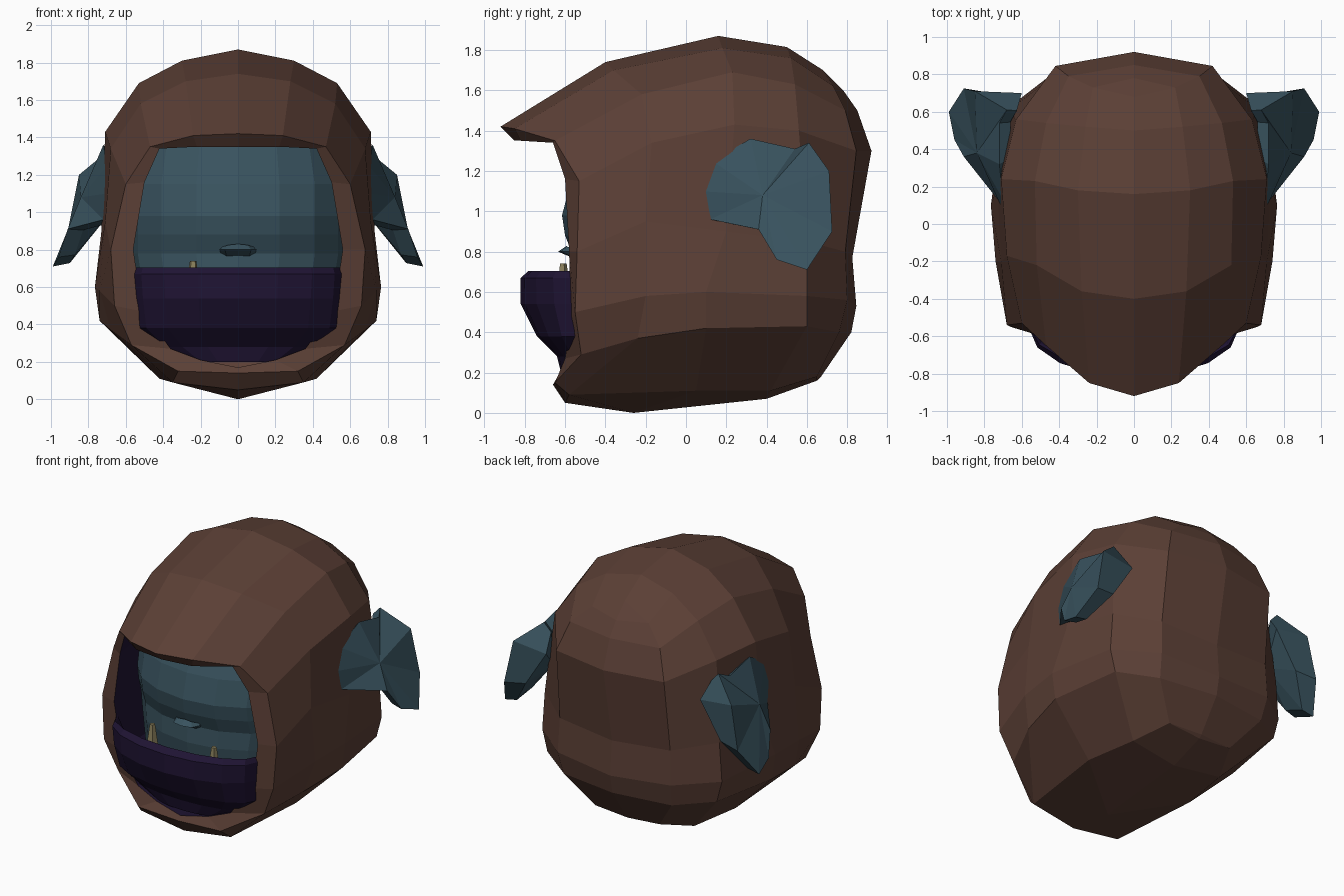
import bpy, bmesh, math
from mathutils import Vector

if "Cube" in bpy.data.objects:
    bpy.data.objects.remove(bpy.data.objects["Cube"])


def material(name, rgb):
    m = bpy.data.materials.new(name)
    m.diffuse_color = (*rgb, 1)
    m.use_nodes = True
    m.node_tree.nodes["Principled BSDF"].inputs["Base Color"].default_value = m.diffuse_color
    return m


CLOTH = material("brown_cloth", (0.105, 0.05, 0.036))
SKIN = material("teal_skin", (0.04, 0.085, 0.112))
SCARF = material("purple_cloth", (0.014, 0.007, 0.034))
BONE = material("bone", (0.26, 0.22, 0.11))


def finish(name, bm, mat):
    bmesh.ops.remove_doubles(bm, verts=bm.verts[:], dist=0.0005)
    bmesh.ops.recalc_face_normals(bm, faces=bm.faces[:])
    me = bpy.data.meshes.new(name)
    bm.to_mesh(me)
    bm.free()
    me.materials.append(mat)
    ob = bpy.data.objects.new(name, me)
    bpy.context.collection.objects.link(ob)
    return ob


def loft(name, rings, mat, mirror=True):
    """Skin between half rings, optionally mirrored over x = 0."""
    bm = bmesh.new()
    for s in ((1, -1) if mirror else (1,)):
        rows = [[bm.verts.new((s * x, y, z)) for x, y, z in r] for r in rings]
        for a, b in zip(rows, rows[1:]):
            for i in range(len(a) - 1):
                bm.faces.new((a[i], a[i + 1], b[i + 1], b[i]))
    return finish(name, bm, mat)


# Hood: half rings running from top centre to bottom centre
opening = [(0, -.85, 1.35), (.22, -.82, 1.35), (.42, -.66, 1.34), (.5, -.6, 1.16),
           (.56, -.58, .8), (.51, -.57, .47), (.36, -.6, .27), (.2, -.62, .21), (0, -.64, .17)]
rim = [(0, -.92, 1.42), (.24, -.85, 1.41), (.47, -.65, 1.35), (.6, -.53, 1.15),
       (.68, -.54, .8), (.66, -.55, .5), (.57, -.52, .29), (.32, -.65, .15), (0, -.66, .14)]
front = [(0, -.4, 1.74), (.28, -.36, 1.70), (.52, -.22, 1.58), (.68, -.17, 1.34),
         (.71, -.2, .95), (.74, -.2, .58), (.68, -.24, .37), (.35, -.58, .09), (0, -.6, .05)]
crown = [(0, .16, 1.87), (.3, .18, 1.81), (.53, .23, 1.69), (.71, .24, 1.43),
         (.73, .2, .9), (.765, .1, .6), (.74, .1, .42), (.42, .05, .11), (0, -.26, 0)]
rear = [(0, .5, 1.815), (.26, .52, 1.76), (.47, .54, 1.63), (.63, .56, 1.4),
        (.68, .6, .85), (.70, .6, .58), (.66, .6, .43), (.36, .42, .11), (0, .4, .07)]
back = [(0, .68, 1.70), (.22, .73, 1.62), (.35, .79, 1.5), (.42, .845, 1.3),
        (.43, .79, .8), (.44, .8, .56), (.42, .76, .4), (.25, .65, .18), (0, .65, .16)]
spine = [(0, .68, 1.70), (0, .78, 1.60), (0, .85, 1.5), (0, .92, 1.3),
         (0, .825, .77), (0, .845, .53), (0, .82, .4), (0, .67, .18), (0, .65, .16)]
loft("hood", [opening, rim, front, crown, rear, back, spine], CLOTH)

# Dark lining running back from the opening
deep = [(x * 1.12, -.15, .8 + (z - .8) * 1.1) for x, y, z in opening]
loft("hood_lining", [opening, deep], SCARF)


def arc_rows(profile, steps=8, span=90):
    """Bowed rows from (z, front y, half width, depth) tuples."""
    rows = []
    for z, y, w, d in profile:
        ang = [math.radians(-span + 2 * span * i / steps) for i in range(steps + 1)]
        rows.append([(w * math.sin(t), y + d * (1 - math.cos(t)), z) for t in ang])
    return rows


# Face
loft("face", arc_rows([(1.52, -.2, .4, .3), (1.35, -.47, .54, .36), (1.15, -.57, .58, .4),
                       (.98, -.615, .58, .42), (.88, -.6, .58, .42), (.78, -.56, .58, .4),
                       (.66, -.57, .56, .4), (.45, -.54, .55, .38), (.22, -.4, .45, .3)]),
     SKIN, False)

# Nose
loft("nose", [[(0, -.59, .83), (.05, -.59, .825), (.1, -.55, .81)],
              [(0, -.635, .80), (.07, -.62, .80), (.1, -.55, .80)],
              [(0, -.54, .76), (.06, -.54, .76), (.1, -.53, .78)]], SKIN)

# Scarf: bowed band, open behind its top edge
loft("scarf", arc_rows([(.45, -.68, .49, .2), (.69, -.76, .54, .2), (.705, -.78, .55, .22),
                        (.67, -.82, .56, .26), (.54, -.82, .55, .27), (.38, -.74, .53, .2),
                        (.28, -.64, .42, .12), (.2, -.62, .28, .1)]), SCARF, False)

# Tusks
for s, top in ((1, .705), (-1, .74)):
    bm = bmesh.new()
    bmesh.ops.create_cone(bm, cap_ends=True, segments=5, radius1=.05, radius2=.018, depth=.22)
    bmesh.ops.translate(bm, verts=bm.verts[:], vec=(s * .24, -.61, top - .11))
    finish("tusk_" + ("left" if s > 0 else "right"), bm, BONE)

# Ears: thick leaf outline, ridged outside, filled in towards the hood behind
outline = [(.70, .07, 1.1), (.70, .13, 1.25), (.72, .32, 1.36), (.72, .54, 1.31),
           (.68, .61, 1.34), (.85, .71, 1.2), (.91, .725, .9), (.99, .6, .71),
           (.96, .45, .76), (.91, .36, .91), (.72, .12, .96)]
for s in (1, -1):
    bm = bmesh.new()
    root = Vector((.6, .58, 1.08))
    shift = Vector((-.05, 0, -.03))
    outer = [bm.verts.new((s * x, y, z)) for x, y, z in outline]
    inner = []
    for p in outline:
        q = (Vector(p) + shift).lerp(root, .12)
        inner.append(bm.verts.new((s * q.x, q.y, q.z)))
    inner[5].co = (s * .6, .70, 1.17)
    inner[6].co = (s * .76, .70, .92)
    co = bm.verts.new((s * .84, .38, 1.08))
    ci = bm.verts.new((s * .68, .5, 1.0))
    n = len(outer)
    for i in range(n):
        j = (i + 1) % n
        bm.faces.new((outer[i], outer[j], co))
        bm.faces.new((inner[j], inner[i], ci))
        bm.faces.new((outer[i], inner[i], inner[j], outer[j]))
    finish("ear_" + ("left" if s > 0 else "right"), bm, SKIN)
